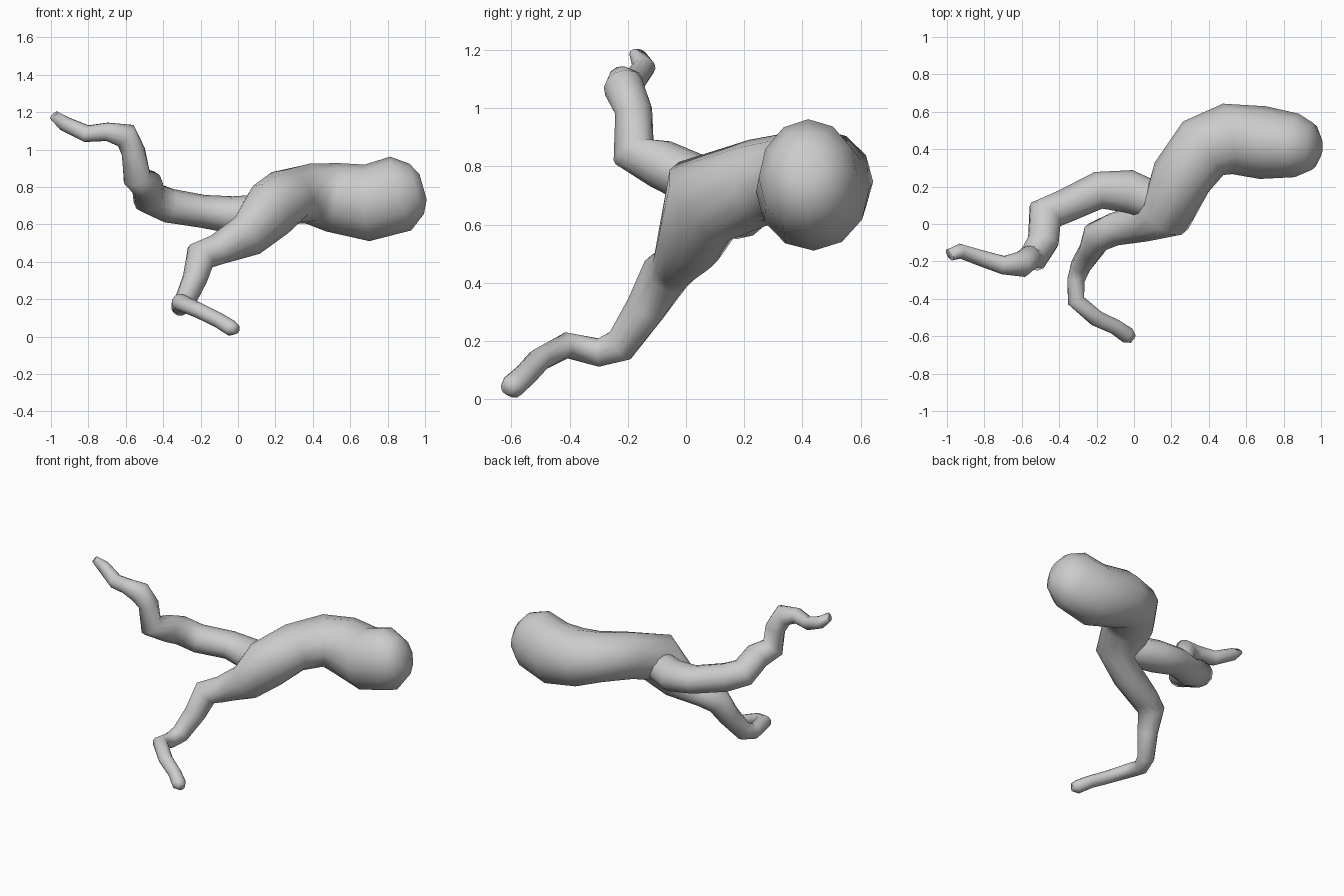
import bpy, bmesh, math
from mathutils import Vector

SIDES = 12


def tube(name, rows):
    """Loft rings along a path; each row is x, y, z, side radius, up radius."""
    pts = [Vector(r[:3]) for r in rows]
    bm = bmesh.new()
    rings = []
    up = Vector((0, 0, 1))
    last = len(pts) - 1
    for i, p in enumerate(pts):
        t = Vector((0, 0, 0))
        if i > 0:
            t += (p - pts[i - 1]).normalized()
        if i < last:
            t += (pts[i + 1] - p).normalized()
        t.normalize()
        up = (up - t * up.dot(t)).normalized()
        side = t.cross(up)
        ring = []
        for k in range(SIDES):
            a = 2 * math.pi * k / SIDES
            ring.append(bm.verts.new(p + side * math.cos(a) * rows[i][3]
                                     + up * math.sin(a) * rows[i][4]))
        rings.append(ring)
    for a, b in zip(rings, rings[1:]):
        for k in range(SIDES):
            j = (k + 1) % SIDES
            bm.faces.new((a[k], a[j], b[j], b[k]))
    bm.faces.new(rings[0])
    bm.faces.new(rings[-1])
    bmesh.ops.recalc_face_normals(bm, faces=bm.faces)
    me = bpy.data.meshes.new(name)
    bm.to_mesh(me)
    bm.free()
    ob = bpy.data.objects.new(name, me)
    bpy.context.collection.objects.link(ob)
    bpy.context.view_layer.objects.active = ob
    ob.select_set(True)
    bpy.ops.object.shade_smooth_by_angle(angle=math.radians(80))
    ob.select_set(False)
    return ob


# Thick rounded trunk bending into the lower front branch
tube("trunk_and_lower_branch", [
    (0.99, 0.415, 0.80, 0.06, 0.07),
    (0.955, 0.415, 0.79, 0.125, 0.14),
    (0.87, 0.42, 0.765, 0.17, 0.205),
    (0.69, 0.435, 0.715, 0.195, 0.205),
    (0.50, 0.455, 0.745, 0.19, 0.185),
    (0.37, 0.405, 0.765, 0.18, 0.16),
    (0.255, 0.25, 0.745, 0.165, 0.15),
    (0.175, 0.06, 0.68, 0.145, 0.165),
    (0.05, 0.01, 0.54, 0.10, 0.125),
    (-0.11, -0.03, 0.465, 0.09, 0.08),
    (-0.20, -0.07, 0.43, 0.085, 0.085),
    (-0.23, -0.14, 0.31, 0.065, 0.07),
    (-0.285, -0.225, 0.185, 0.055, 0.06),
    (-0.31, -0.30, 0.16, 0.048, 0.05),
    (-0.31, -0.41, 0.185, 0.048, 0.045),
    (-0.20, -0.505, 0.135, 0.045, 0.04),
    (-0.10, -0.55, 0.085, 0.042, 0.04),
    (-0.035, -0.595, 0.045, 0.045, 0.042),
    (-0.005, -0.615, 0.04, 0.025, 0.025),
])

# Upper rear branch rising to a thin tip
tube("upper_branch", [
    (0.12, 0.12, 0.66, 0.10, 0.10),
    (-0.03, 0.175, 0.65, 0.115, 0.10),
    (-0.19, 0.18, 0.67, 0.10, 0.088),
    (-0.37, 0.095, 0.70, 0.09, 0.092),
    (-0.475, 0.05, 0.745, 0.10, 0.09),
    (-0.485, -0.09, 0.81, 0.085, 0.085),
    (-0.54, -0.18, 0.85, 0.08, 0.075),
    (-0.56, -0.18, 0.99, 0.065, 0.065),
    (-0.60, -0.215, 1.075, 0.07, 0.07),
    (-0.70, -0.22, 1.095, 0.05, 0.05),
    (-0.81, -0.185, 1.085, 0.042, 0.048),
    (-0.93, -0.145, 1.14, 0.04, 0.04),
    (-0.985, -0.165, 1.185, 0.035, 0.022),
])
